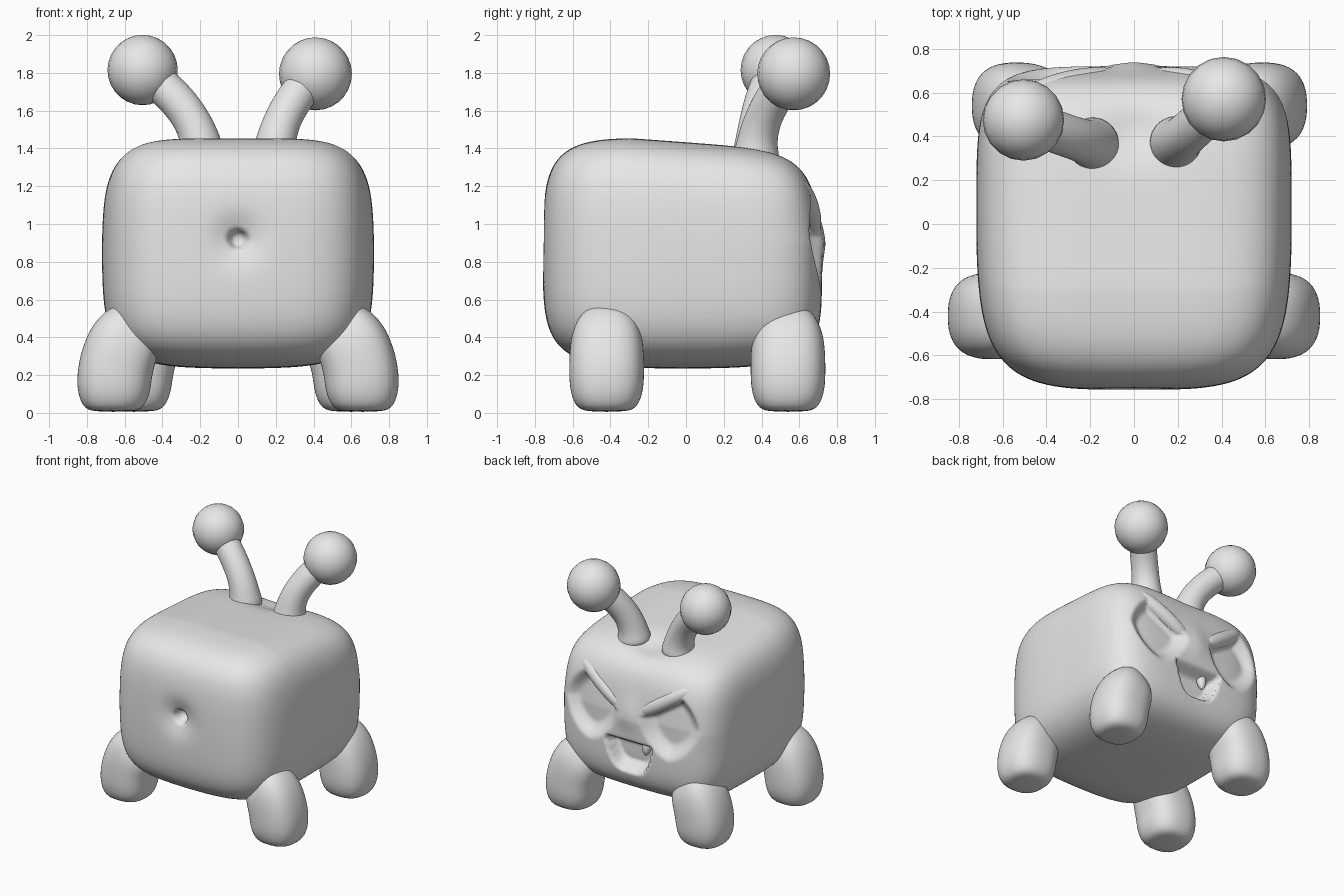
import bpy
import bmesh
import math
from mathutils import Vector

if "Cube" in bpy.data.objects:
    bpy.data.objects.remove(bpy.data.objects["Cube"], do_unlink=True)

GREY = (0.8, 0.8, 0.8, 1.0)
grey = bpy.data.materials.new("plain_grey")
grey.use_nodes = True
grey.diffuse_color = GREY
grey.node_tree.nodes["Principled BSDF"].inputs["Base Color"].default_value = GREY


def finish(name, bm, subdivide=0):
    bmesh.ops.recalc_face_normals(bm, faces=bm.faces)
    for face in bm.faces:
        face.smooth = True
    mesh = bpy.data.meshes.new(name)
    bm.to_mesh(mesh)
    bm.free()
    mesh.materials.append(grey)
    obj = bpy.data.objects.new(name, mesh)
    bpy.context.collection.objects.link(obj)
    if subdivide:
        mod = obj.modifiers.new("smooth_surface", 'SUBSURF')
        mod.levels = mod.render_levels = subdivide
    return obj


def limb(name, points, radii, square=2.0, sides=16):
    """Tube through the points, with a round or squarish section."""
    bm = bmesh.new()
    pts = [Vector(p) for p in points]
    rings = []
    for i, (p, r) in enumerate(zip(pts, radii)):
        along = pts[min(i + 1, len(pts) - 1)] - pts[max(i - 1, 0)]
        turn = Vector((0, 0, 1)).rotation_difference(along)
        ring = []
        for k in range(sides):
            a = 2 * math.pi * k / sides
            c, s = math.cos(a), math.sin(a)
            f = r / (abs(c) ** square + abs(s) ** square) ** (1 / square)
            ring.append(bm.verts.new(p + turn @ Vector((c * f, s * f, 0))))
        rings.append(ring)
    for a, b in zip(rings, rings[1:]):
        for k in range(sides):
            n = (k + 1) % sides
            bm.faces.new((a[k], a[n], b[n], b[k]))
    bm.faces.new(rings[0][::-1])
    bm.faces.new(rings[-1])
    return finish(name, bm, 2)


def ball(name, centre, radius):
    bm = bmesh.new()
    bmesh.ops.create_uvsphere(bm, u_segments=20, v_segments=14, radius=radius)
    bmesh.ops.translate(bm, verts=bm.verts, vec=centre)
    return finish(name, bm)


def step(t):
    t = max(0.0, min(1.0, t))
    return t * t * (3 - 2 * t)


def face_depth(x, z):
    """Sunken angry eyes, deepest under the brows, and a grinning mouth."""
    ax = abs(x)
    oval = 1 - (abs((ax - 0.34) / 0.25) ** 1.6 + abs((z - 0.93) / 0.28) ** 1.6)
    under_brow = 0.95 + 0.65 * (ax - 0.1) - z
    eye = 0.075 * step(min(oval * 1.6, under_brow * 14))
    grin = min(0.74 - z, z - 0.46 - 150 * x ** 4)
    mouth = 0.11 * step(grin * 13)
    nose = 0.02 * math.exp(-(x / 0.1) ** 2 - ((z - 0.93) / 0.12) ** 2)
    return max(eye, mouth) - nose


# Boxy body: bulging rounded block, sculpted face, rear pit, dented crown
POWER = 5.0
bm = bmesh.new()
bmesh.ops.create_cube(bm, size=2)
bmesh.ops.subdivide_edges(bm, edges=bm.edges[:], cuts=75, use_grid_fill=True)
for v in bm.verts:
    u = v.co.copy()
    u /= sum(abs(c) ** POWER for c in u) ** (1 / POWER)
    x, y, z = 0.72 * u.x, 0.74 * u.y - 0.02, 0.61 * u.z + 0.845
    x *= 1 - 0.06 * u.z ** 2
    if u.y > 0:
        y -= 0.12 * max(0, z - 0.9) * u.y
    else:
        x *= 1 - 0.09 * u.y ** 2
        y *= 1 - 0.05 * u.x ** 2 - 0.04 * u.z ** 2
    if u.z > 0:
        z -= 0.075 * max(0, y + 0.3) * u.z
    else:
        z += 0.03 * (u.x ** 2 + u.y ** 2) * u.z ** 2
    if u.y > 0.75:
        y -= face_depth(x, z)
    if u.y < -0.75:
        r = math.hypot(x, z - 0.92)
        y += 0.05 * math.exp(-(r / 0.12) ** 2) + 0.07 * step((0.06 - r) / 0.03)
    if u.z > 0.75:
        z -= 0.04 * math.exp(-(x / 0.16) ** 2 - ((y - 0.42) / 0.12) ** 2)
    v.co = (x, y, z)
finish("body", bm)

# Stubby legs leaning into the body
LEG = [(0.005, 0.0, 0.11), (0.03, 0.0, 0.165), (0.12, 0.0, 0.198),
       (0.24, -0.01, 0.20), (0.35, -0.045, 0.197), (0.43, -0.085, 0.18),
       (0.50, -0.13, 0.135), (0.53, -0.16, 0.07)]
for name, side, foot_x, foot_y in (("front_right_leg", -1, 0.66, -0.42),
                                   ("front_left_leg", 1, 0.66, -0.42),
                                   ("back_right_leg", -1, 0.55, 0.54),
                                   ("back_left_leg", 1, 0.60, 0.54)):
    path = [(side * (foot_x + lean), foot_y, z) for z, lean, r in LEG]
    limb(name, path, [r for z, lean, r in LEG], square=2.9)

# Antennae: flared curved stalks with round tips
for name, root, tip, size in (
        ("right", Vector((-0.185, 0.365, 1.32)), Vector((-0.505, 0.475, 1.815)), 0.186),
        ("left", Vector((0.19, 0.37, 1.32)), Vector((0.41, 0.57, 1.795)), 0.193)):
    path = []
    for i in range(7):
        t = i / 6
        p = root.lerp(tip, t)
        p.x = root.x + (tip.x - root.x) * t ** 2.2
        p.y = root.y + (tip.y - root.y) * t ** 2.4
        path.append(p)
    limb(name + "_antenna", path, [0.14, 0.115, 0.105, 0.1, 0.1, 0.1, 0.1])
    ball(name + "_antenna_tip", tip, size)

# Slanted brow ridges
for name, s in (("right_brow", -1), ("left_brow", 1)):
    limb(name, [(s * 0.07, 0.66, 0.95), (s * 0.12, 0.67, 0.985),
                (s * 0.28, 0.65, 1.09), (s * 0.43, 0.61, 1.19),
                (s * 0.48, 0.585, 1.22)], [0.03, 0.055, 0.06, 0.055, 0.025])

# Single fang hanging in the mouth
limb("fang", [(-0.10, 0.61, 0.76), (-0.10, 0.63, 0.70), (-0.10, 0.64, 0.63),
              (-0.10, 0.64, 0.61)], [0.04, 0.04, 0.03, 0.015])
